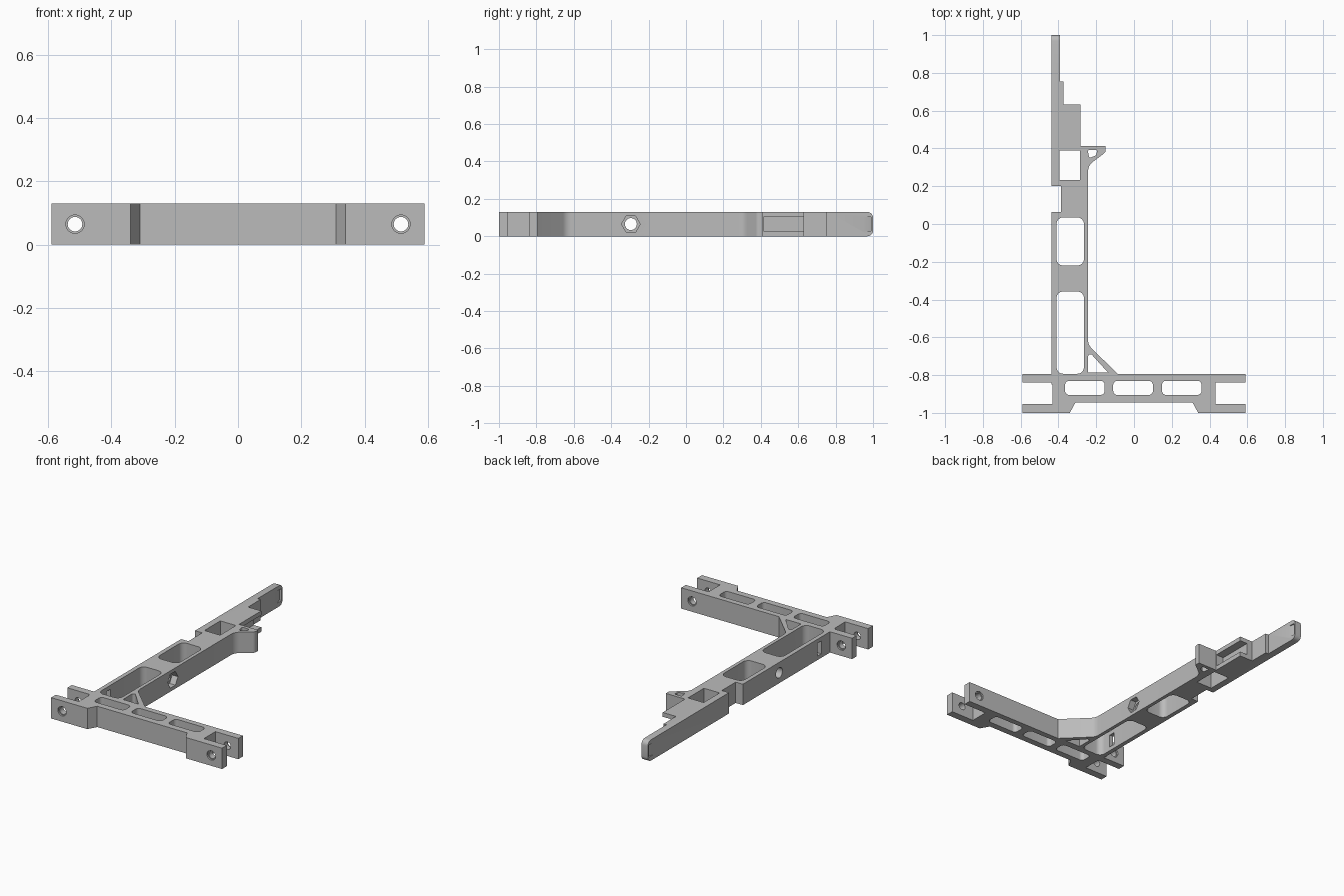
import bpy
import bmesh
import math
from mathutils import Matrix, Vector

HEIGHT = 0.13
MID = HEIGHT / 2

default = bpy.data.objects.get("Cube")
if default:
    bpy.data.objects.remove(default, do_unlink=True)

grey = bpy.data.materials.new("plain grey")
grey.use_nodes = True
grey.diffuse_color = (0.5, 0.5, 0.5, 1)
grey.node_tree.nodes["Principled BSDF"].inputs["Base Color"].default_value = grey.diffuse_color


def make_object(bm, name):
    bmesh.ops.recalc_face_normals(bm, faces=bm.faces)
    mesh = bpy.data.meshes.new(name)
    bm.to_mesh(mesh)
    bm.free()
    mesh.materials.append(grey)
    obj = bpy.data.objects.new(name, mesh)
    bpy.context.collection.objects.link(obj)
    return obj


def fillet(points, steps=6):
    """Round each corner (x, y, radius) of a closed outline."""
    outline = []
    for i, (x, y, *radius) in enumerate(points):
        corner = Vector((x, y))
        if not radius:
            outline.append(corner)
            continue
        before = (Vector(points[i - 1][:2]) - corner).normalized()
        after = (Vector(points[(i + 1) % len(points)][:2]) - corner).normalized()
        half = before.angle(after) / 2
        reach = radius[0] / math.tan(half)
        centre = corner + (before + after).normalized() * radius[0] / math.sin(half)
        start = corner + before * reach - centre
        end = corner + after * reach - centre
        for s in range(steps + 1):
            arm = start.lerp(end, s / steps).normalized() * radius[0]
            outline.append(centre + arm)
    return outline


def prism(name, points, low=0.0, high=HEIGHT):
    bm = bmesh.new()
    face = bm.faces.new([bm.verts.new((p.x, p.y, low)) for p in fillet(points)])
    grown = bmesh.ops.extrude_face_region(bm, geom=[face])
    top = [v for v in grown["geom"] if isinstance(v, bmesh.types.BMVert)]
    bmesh.ops.translate(bm, verts=top, vec=(0, 0, high - low))
    return make_object(bm, name)


def rectangle(x0, x1, y0, y1, *radius):
    return [(x0, y0, *radius), (x1, y0, *radius), (x1, y1, *radius), (x0, y1, *radius)]


def rod(name, centre, axis, radius, length, sides=32):
    bm = bmesh.new()
    turn = Matrix.Rotation(math.pi / 2, 4, "Y" if axis == "X" else "X")
    bmesh.ops.create_cone(bm, cap_ends=True, segments=sides, radius1=radius, radius2=radius,
                          depth=length, matrix=Matrix.Translation(centre) @ turn)
    return make_object(bm, name)


def combine(target, other, operation="DIFFERENCE"):
    mod = target.modifiers.new("combine", "BOOLEAN")
    mod.operation = operation
    mod.solver = "EXACT"
    mod.object = other
    bpy.context.view_layer.objects.active = target
    bpy.ops.object.modifier_apply(modifier=mod.name)
    bpy.data.objects.remove(other, do_unlink=True)


def cut_through(points):
    combine(frame, prism("cutter", points, -0.1, HEIGHT + 0.1))


# Crossbar with a fork at each end
half_bar = [(0.31, -0.945), (0.34, -1), (0.59, -1), (0.59, -0.953), (0.432, -0.953),
            (0.432, -0.84), (0.59, -0.84), (0.59, -0.795)]
frame = prism("bracket_frame", half_bar + [(-x, y) for x, y in reversed(half_bar)])

# Long arm with side notch, stepped tip, hook and corner gusset
arm = prism("long_arm", [
    (-0.437, -0.85), (-0.437, 0.063), (-0.387, 0.063), (-0.387, 0.2), (-0.437, 0.2),
    (-0.437, 1), (-0.393, 1), (-0.393, 0.755), (-0.373, 0.755), (-0.373, 0.632),
    (-0.282, 0.632), (-0.282, 0.413), (-0.15, 0.413), (-0.15, 0.38, 0.025),
    (-0.243, 0.31, 0.06), (-0.243, -0.64, 0.06), (-0.085, -0.795), (-0.085, -0.85)])

# Rounded top and bottom of the arm tip
bm = bmesh.new()
bm.from_mesh(arm.data)
tip = [e for e in bm.edges if all(v.co.y > 0.99 for v in e.verts)
       and abs(e.verts[0].co.z - e.verts[1].co.z) < 0.01]
bmesh.ops.bevel(bm, geom=tip, offset=0.03, segments=5, profile=0.5, affect="EDGES")
bm.to_mesh(arm.data)
bm.free()
combine(frame, arm, "UNION")

# Lightening windows
for left in (-0.365, -0.11, 0.148):
    cut_through(rectangle(left, left + 0.21, -0.905, -0.83, 0.022))
cut_through(rectangle(-0.41, -0.265, -0.22, 0.035, 0.035))
cut_through(rectangle(-0.41, -0.265, -0.793, -0.357, 0.035))
cut_through(rectangle(-0.395, -0.287, 0.233, 0.39))
cut_through([(-0.243, -0.787), (-0.243, -0.69, 0.012), (-0.225, -0.69, 0.006), (-0.137, -0.787)])
cut_through([(-0.245, 0.392, 0.008), (-0.194, 0.392, 0.008), (-0.2, 0.365, 0.008),
             (-0.237, 0.347, 0.008)])

# Countersunk pin holes through both forks
for side in (-1, 1):
    x = side * 0.515
    combine(frame, rod("cutter", (x, -0.9, MID), "Y", 0.023, 0.4))
    for y in (-1, -0.795):
        combine(frame, rod("cutter", (x, y, MID), "Y", 0.029, 0.02))

# Bolt hole with hexagonal nut pocket
combine(frame, rod("cutter", (-0.34, -0.295, MID), "X", 0.032, 0.4))
combine(frame, rod("cutter", (-0.243, -0.295, MID), "X", 0.05, 0.08, 6))

# Strap slot in the outer wall, channel along the stepped block
combine(frame, prism("cutter", rectangle(-0.5, -0.38, -0.71, -0.67), 0.025, 0.105))
combine(frame, prism("cutter", rectangle(-0.335, -0.2, 0.414, 0.7), 0.028, 0.103))

# Sloping recesses on both faces of the tip
for face, out in ((-0.393, 1), (-0.437, -1)):
    deep = face - out * 0.014
    clear = face + out * 0.1
    combine(frame, prism("cutter", [(face, 0.945), (deep, 0.99), (clear, 0.99), (clear, 0.945)],
                         0.028, 0.103))

bpy.ops.object.select_all(action="DESELECT")
frame.select_set(True)
bpy.context.view_layer.objects.active = frame
bpy.ops.object.shade_smooth_by_angle(angle=math.radians(30))
